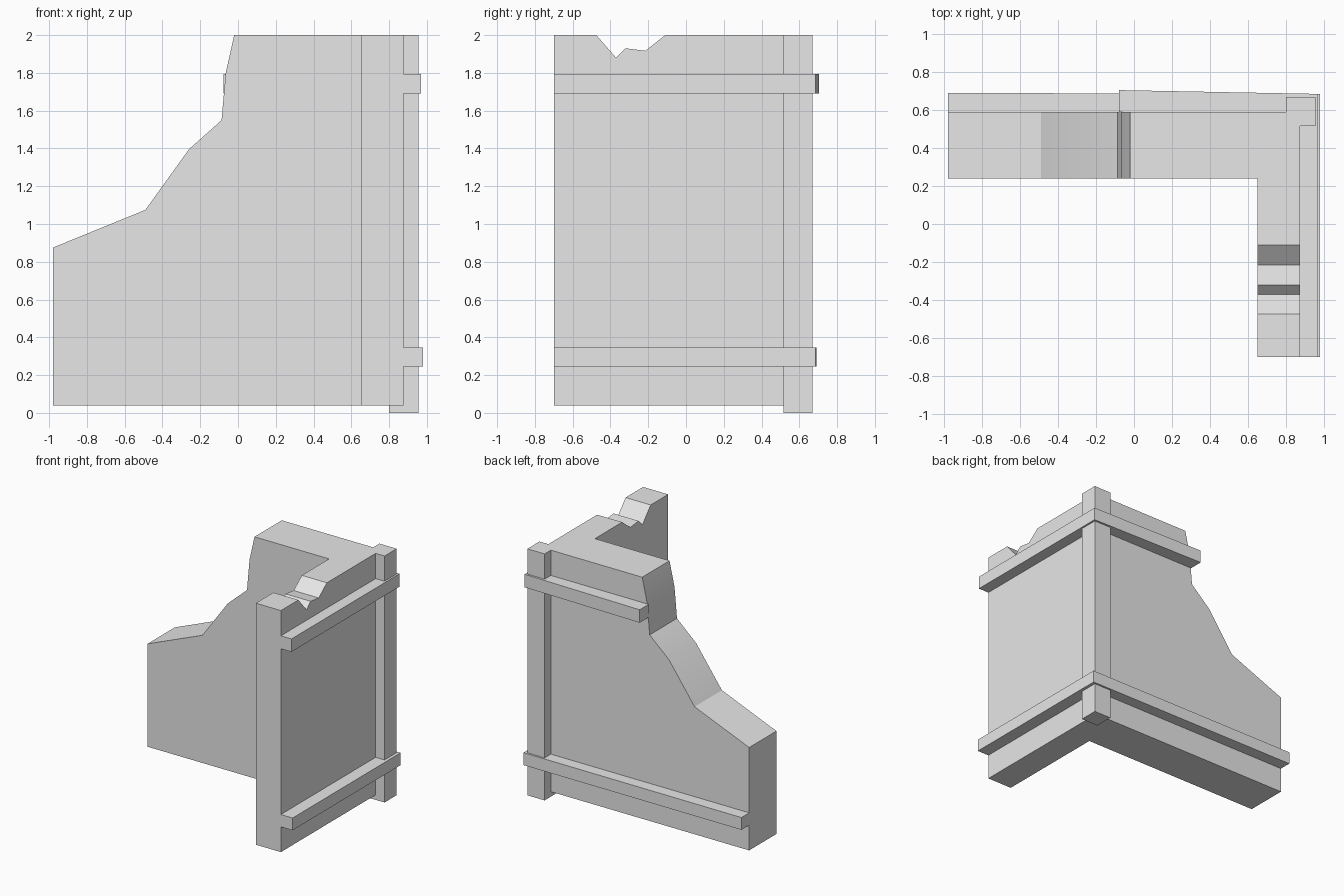
import bpy
import bmesh
import math
from mathutils import Vector

cube = bpy.data.objects.get("Cube")
if cube:
    bpy.data.objects.remove(cube, do_unlink=True)

plaster = bpy.data.materials.new("plain grey")
plaster.use_nodes = True
GREY = (0.8, 0.8, 0.8, 1)
plaster.diffuse_color = GREY
plaster.node_tree.nodes["Principled BSDF"].inputs["Base Color"].default_value = GREY


def prism(name, outline, axis, low, high):
    """Extrude a 2D outline along an axis from low to high."""
    place = {
        "x": lambda a, b: (low, a, b),
        "y": lambda a, b: (a, low, b),
        "z": lambda a, b: (a, b, low),
    }[axis]
    direction = Vector([(high - low) * (axis == k) for k in "xyz"])
    bm = bmesh.new()
    face = bm.faces.new([bm.verts.new(place(a, b)) for a, b in outline])
    extruded = bmesh.ops.extrude_face_region(bm, geom=[face], use_keep_orig=True)
    moved = [g for g in extruded["geom"] if isinstance(g, bmesh.types.BMVert)]
    bmesh.ops.translate(bm, verts=moved, vec=direction)
    bmesh.ops.recalc_face_normals(bm, faces=bm.faces)
    mesh = bpy.data.meshes.new(name)
    bm.to_mesh(mesh)
    bm.free()
    mesh.materials.append(plaster)
    obj = bpy.data.objects.new(name, mesh)
    bpy.context.collection.objects.link(obj)
    bpy.ops.object.select_all(action="DESELECT")
    bpy.context.view_layer.objects.active = obj
    obj.select_set(True)
    bpy.ops.object.shade_smooth_by_angle(angle=math.radians(30))
    return obj


BASE, TOP = 0.04, 2.0          # wall heights
INNER, OUTER = 0.24, 0.59      # back wall depth
SIDE_IN, SIDE_OUT = 0.65, 0.875  # side wall thickness
FRONT = -0.70

# Back wall with its broken, descending edge
prism("back_wall", [
    (-0.98, BASE), (SIDE_OUT, BASE), (SIDE_OUT, TOP), (-0.02, TOP),
    (-0.065, 1.80), (-0.087, 1.55), (-0.26, 1.395), (-0.49, 1.075),
    (-0.98, 0.875)], "y", INNER, OUTER)

# Side wall with a chipped notch in the top
prism("side_wall", [
    (FRONT, BASE), (INNER, BASE), (INNER, TOP), (-0.11, TOP),
    (-0.215, 1.917), (-0.32, 1.93), (-0.37, 1.88), (-0.475, TOP),
    (FRONT, TOP)], "x", SIDE_IN, SIDE_OUT)

# Corner post
prism("corner_post", [(0.80, 0.515), (0.955, 0.515), (0.955, 0.67), (0.80, 0.67)],
      "z", 0, TOP)


# Beams wrapping the outside of both walls
def beam(name, end, end_y, corner_x, corner_y, low, high):
    prism(name, [
        (end, OUTER), (SIDE_OUT, OUTER), (SIDE_OUT, FRONT), (corner_x, FRONT),
        (corner_x, corner_y), (end, end_y)], "z", low, high)


beam("upper_beam", -0.078, 0.705, 0.97, 0.685, 1.69, 1.795)
beam("lower_beam", -0.98, 0.69, 0.98, 0.685, 0.245, 0.345)
